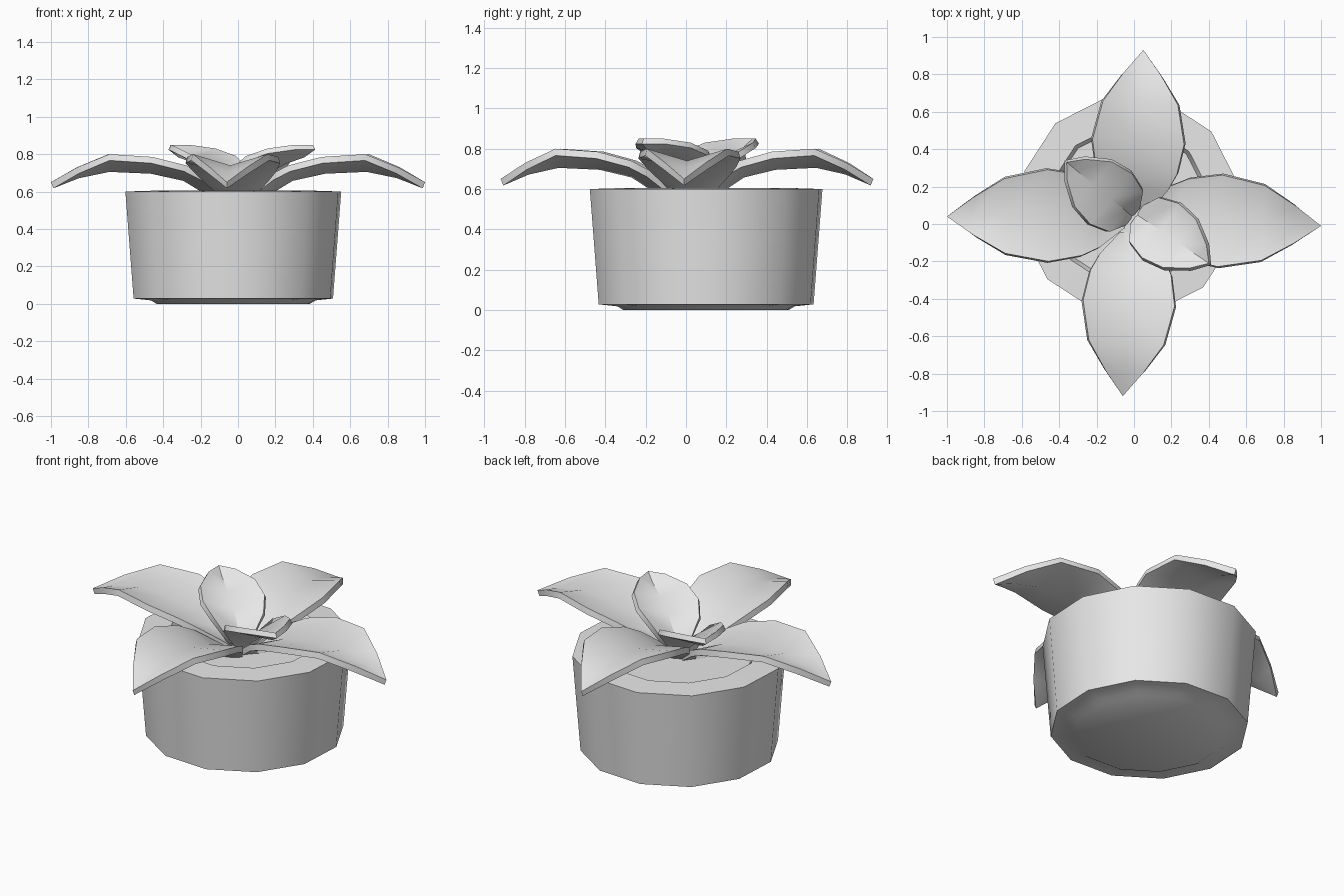
import bpy, bmesh, math
from mathutils import Vector

if "Cube" in bpy.data.objects:
    bpy.data.objects.remove(bpy.data.objects["Cube"])

grey = bpy.data.materials.new("plain_grey")
grey.diffuse_color = (0.8, 0.8, 0.8, 1)
grey.use_nodes = True
grey.node_tree.nodes["Principled BSDF"].inputs["Base Color"].default_value = grey.diffuse_color


def finish(name, bm, angle):
    mesh = bpy.data.meshes.new(name)
    bm.to_mesh(mesh)
    bm.free()
    mesh.materials.append(grey)
    ob = bpy.data.objects.new(name, mesh)
    bpy.context.collection.objects.link(ob)
    bpy.ops.object.select_all(action='DESELECT')
    ob.select_set(True)
    bpy.context.view_layer.objects.active = ob
    bpy.ops.object.shade_smooth_by_angle(angle=math.radians(angle))
    return ob


# Twelve-sided pot: foot, outer wall, rim and recessed soil
def make_pot(center, sides=12, turn=12):
    profile = [(0.42, 0.0), (0.45, 0.018), (0.545, 0.028), (0.59, 0.60),
               (0.43, 0.605), (0.41, 0.57)]
    bm = bmesh.new()
    rings = []
    for r, z in profile:
        ring = []
        for i in range(sides):
            a = math.radians(turn) + math.tau * i / sides
            ring.append(bm.verts.new((center[0] + r * math.cos(a),
                                      center[1] + r * math.sin(a), z)))
        rings.append(ring)
    for lo, hi in zip(rings, rings[1:]):
        for i in range(sides):
            j = (i + 1) % sides
            bm.faces.new((lo[i], lo[j], hi[j], hi[i]))
    bm.faces.new(rings[0][::-1])
    bm.faces.new(rings[-1])
    return finish("pot", bm, 33)


# Cupped leaf: rows of (distance, half width, edge height, midrib height)
def make_leaf(name, base, tip, rows, thickness):
    base, tip = Vector(base), Vector(tip)
    axis = tip - base
    length = axis.length
    axis.normalize()
    side = Vector((-axis.y, axis.x))
    bm = bmesh.new()
    grid = []
    for d, w, ze, zm in rows:
        p = base + axis * d * length
        row = []
        for s, z in ((-1, ze), (0, zm), (1, ze)):
            q = p + side * s * w
            row.append(bm.verts.new((q.x, q.y, z)))
        grid.append(row)
    end = bm.verts.new((tip.x, tip.y, TIP_Z[name.split("_")[0]]))
    for a, b in zip(grid, grid[1:]):
        for k in range(2):
            bm.faces.new((a[k], b[k], b[k + 1], a[k + 1]))
    for k in range(2):
        bm.faces.new((grid[-1][k], end, grid[-1][k + 1]))
    ob = finish(name, bm, 40)
    mod = ob.modifiers.new("thickness", 'SOLIDIFY')
    mod.thickness = thickness
    mod.offset = -1
    bpy.ops.object.modifier_apply(modifier=mod.name)
    bpy.ops.object.shade_smooth_by_angle(angle=math.radians(40))
    return ob


TIP_Z = {"outer": 0.65, "inner": 0.85}
outer_rows = [(0.05, 0.07, 0.59, 0.55), (0.18, 0.17, 0.69, 0.63),
              (0.28, 0.215, 0.74, 0.69), (0.46, 0.245, 0.785, 0.73),
              (0.69, 0.20, 0.80, 0.74), (0.86, 0.10, 0.73, 0.705)]
inner_rows = [(-0.04, 0.06, 0.60, 0.56), (0.06, 0.14, 0.73, 0.63),
              (0.30, 0.175, 0.79, 0.72), (0.58, 0.155, 0.83, 0.775),
              (0.85, 0.075, 0.85, 0.81)]

make_pot((-0.025, 0.10))

# Four large drooping leaves
for name, base, tip in [
        ("outer_leaf_left", (0.0, 0.05), (-1.0, 0.04)),
        ("outer_leaf_right", (0.0, 0.04), (1.0, -0.01)),
        ("outer_leaf_back", (0.0, 0.02), (0.05, 0.93)),
        ("outer_leaf_front", (0.0, 0.0), (-0.06, -0.92))]:
    make_leaf(name, base, tip, outer_rows, 0.035)

# Two small upright leaves
make_leaf("inner_leaf_back", (-0.02, 0.05), (-0.36, 0.33), inner_rows, 0.03)
make_leaf("inner_leaf_front", (0.03, 0.04), (0.40, -0.21), inner_rows, 0.03)
